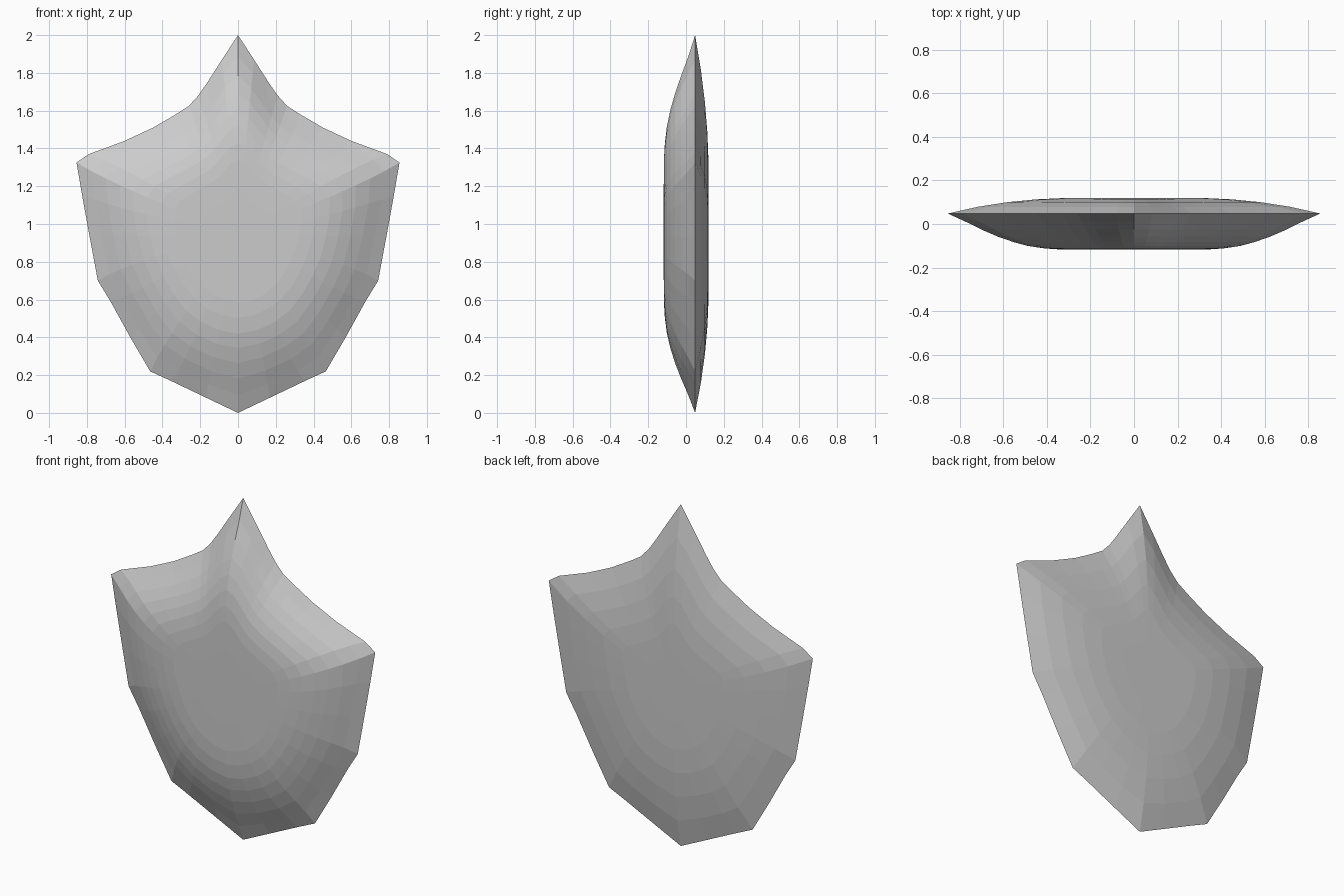
import bpy
import bmesh

if "Cube" in bpy.data.objects:
    bpy.data.objects.remove(bpy.data.objects["Cube"])

CENTRE_Z = 0.95

# Right half of the shield outline (x, z), from the top tip to the bottom tip
half = [(0, 2.0), (0.085, 1.87), (0.165, 1.745), (0.21, 1.68), (0.26, 1.625),
        (0.33, 1.58), (0.45, 1.51), (0.60, 1.44), (0.79, 1.37), (0.855, 1.325),
        (0.825, 1.15), (0.785, 0.93), (0.742, 0.70), (0.675, 0.59),
        (0.57, 0.40), (0.465, 0.22), (0.35, 0.167), (0.17, 0.081), (0, 0.0)]
outline = half + [(-x, z) for x, z in reversed(half[1:-1])]

# Bulge of each face: (share of the outline size, y)
front = [(0.92, 0.012), (0.84, -0.026), (0.76, -0.058), (0.68, -0.083),
         (0.60, -0.101), (0.51, -0.112), (0.42, -0.117), (0.25, -0.118)]
back = [(0.85, 0.079), (0.70, 0.100), (0.55, 0.113), (0.40, 0.119), (0.22, 0.12)]


def soften(points, amount):
    """Round a closed loop a little so inner rings lose the sharp corners."""
    n = len(points)
    return [tuple((1 - amount) * points[i][k]
                  + amount * 0.5 * (points[i - 1][k] + points[(i + 1) % n][k])
                  for k in (0, 1)) for i in range(n)]


def add_face_shell(bm, rim, profile, y_centre):
    """Bridge shrinking rings from the rim to a centre point."""
    n = len(rim)
    previous, shape = rim, outline
    for scale, y in profile:
        shape = soften(shape, 0.25)
        ring = [bm.verts.new((x * scale, y, CENTRE_Z + (z - CENTRE_Z) * scale))
                for x, z in shape]
        for i in range(n):
            j = (i + 1) % n
            bm.faces.new((previous[i], previous[j], ring[j], ring[i]))
        previous = ring
    middle = bm.verts.new((0, y_centre, CENTRE_Z))
    for i in range(n):
        bm.faces.new((previous[i], previous[(i + 1) % n], middle))


# Shield body: both domed faces meet in one sharp rim
bm = bmesh.new()
rim = [bm.verts.new((x, 0.048, z)) for x, z in outline]
add_face_shell(bm, rim, front, -0.118)
add_face_shell(bm, rim, back, 0.12)
bmesh.ops.recalc_face_normals(bm, faces=bm.faces)
mesh = bpy.data.meshes.new("shield_body")
bm.to_mesh(mesh)
bm.free()
shield = bpy.data.objects.new("shield_body", mesh)
bpy.context.collection.objects.link(shield)
